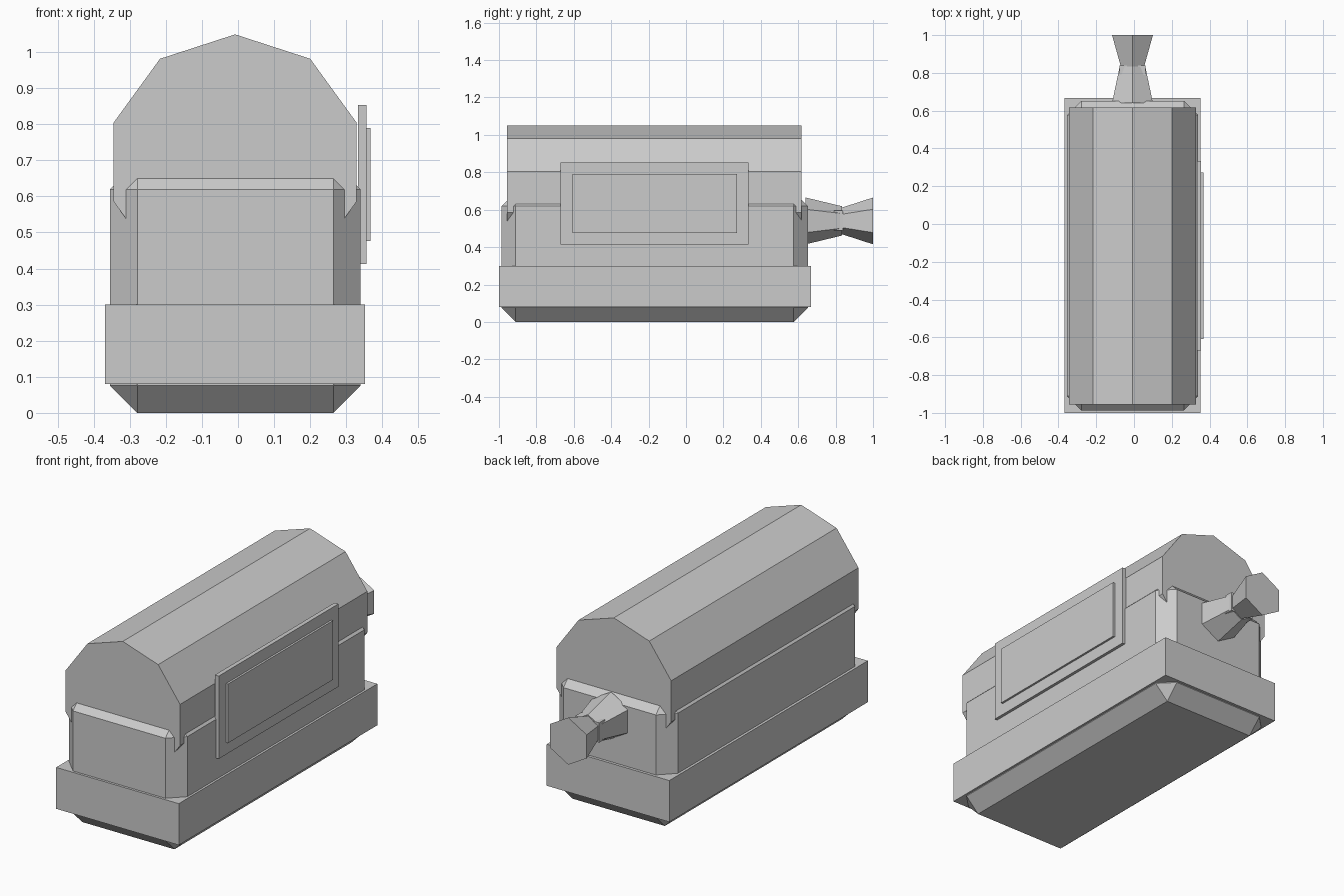
import bpy, bmesh
from math import sin, cos, tau

if "Cube" in bpy.data.objects:
    bpy.data.objects.remove(bpy.data.objects["Cube"])

CX = -0.008  # centre line of the main parts


def finish(name, bm):
    bmesh.ops.recalc_face_normals(bm, faces=bm.faces)
    me = bpy.data.meshes.new(name)
    bm.to_mesh(me)
    bm.free()
    ob = bpy.data.objects.new(name, me)
    bpy.context.collection.objects.link(ob)
    return ob


def box(name, lo, hi, chamfer=0):
    bm = bmesh.new()
    bmesh.ops.create_cube(bm, size=1)
    for v in bm.verts:
        v.co = [a + (b - a) * (c + 0.5) for a, b, c in zip(lo, hi, v.co)]
    if chamfer:
        bmesh.ops.bevel(bm, geom=bm.edges[:], offset=chamfer, segments=1,
                        affect='EDGES', profile=0.5)
    return finish(name, bm)


def frustum(name, n, z, y0, r0, y1, r1):
    """n-sided solid along y with one corner pointing up."""
    bm = bmesh.new()
    rings = [[bm.verts.new((CX + r * sin(tau * i / n), y, z + r * cos(tau * i / n)))
              for i in range(n)] for y, r in ((y0, r0), (y1, r1))]
    for ring in rings:
        bm.faces.new(ring)
    for i in range(n):
        j = (i + 1) % n
        bm.faces.new((rings[0][i], rings[0][j], rings[1][j], rings[1][i]))
    return finish(name, bm)


# Chamfered main body and the plain band around its foot
box("body", (-0.355, -0.987, 0), (0.34, 0.652, 0.695), 0.076)
box("base_band", (-0.369, -1.0, 0.08), (0.352, 0.667, 0.30))

# Ten-sided barrel lid, sunk into the body
frustum("barrel_lid", 10, 0.695, -0.956, 0.354, 0.617, 0.354)

# Side panel with raised centre
box("side_panel", (0.333, -0.67, 0.413), (0.356, 0.334, 0.853))
box("side_panel_inset", (0.35, -0.608, 0.476), (0.367, 0.273, 0.79))

# Hourglass knob at the back
frustum("knob_stem", 6, 0.54, 0.64, 0.125, 0.835, 0.078)
frustum("knob_head", 6, 0.54, 0.83, 0.07, 1.0, 0.125)
box("knob_waist", (CX - 0.07, 0.79, 0.49), (CX + 0.07, 0.84, 0.595))
